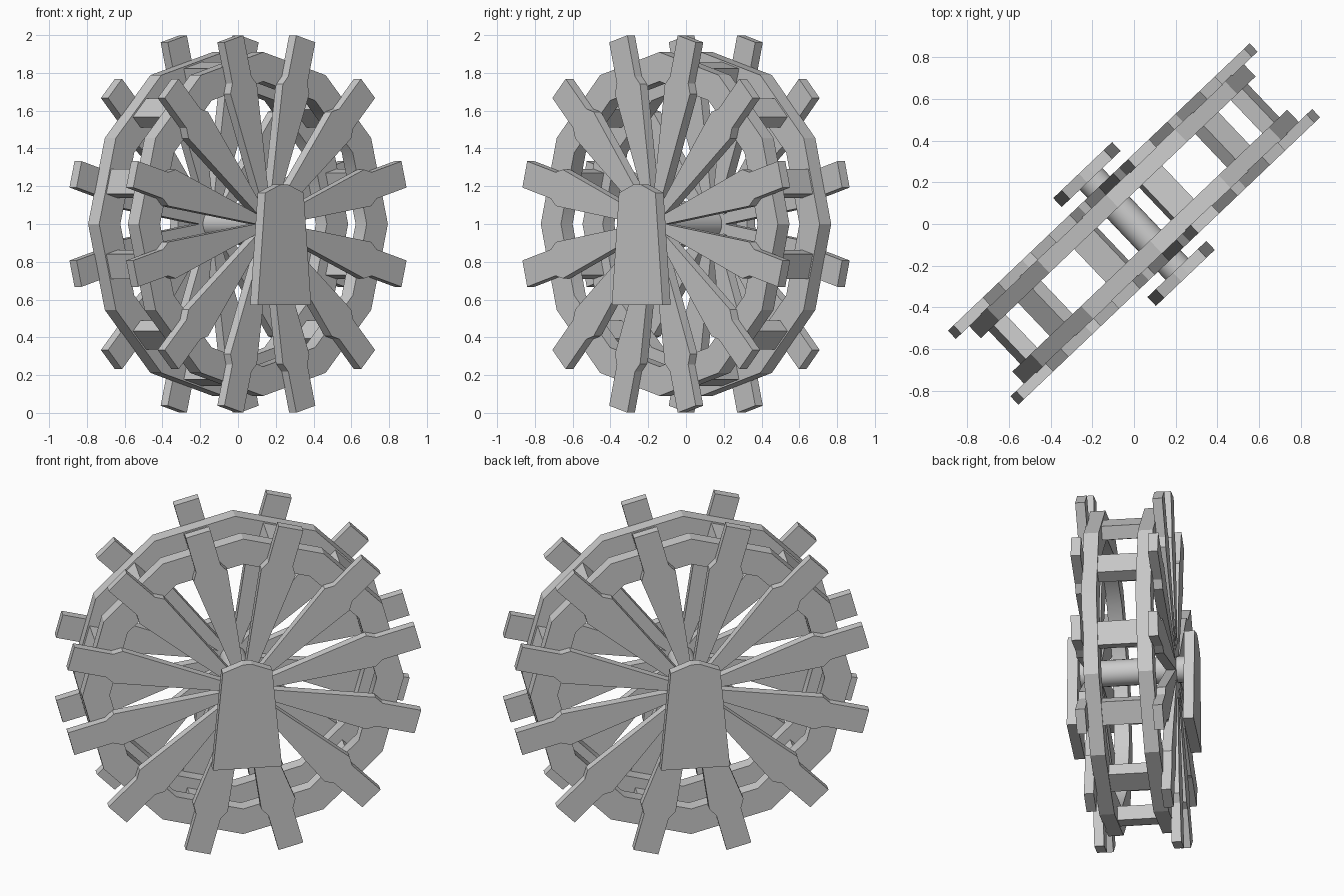
import bpy, bmesh, math
from mathutils import Matrix

cube = bpy.data.objects.get("Cube")
if cube:
    bpy.data.objects.remove(cube)

TURN = math.radians(43.6)   # wheel plane against the x axis
COUNT = 12
PLACE = Matrix.Translation((0, 0, 1)) @ Matrix.Rotation(TURN, 4, 'Z')

grey = bpy.data.materials.new("plain grey")
grey.use_nodes = True
grey.diffuse_color = (0.6, 0.6, 0.6, 1)
grey.node_tree.nodes["Principled BSDF"].inputs["Base Color"].default_value = (0.6, 0.6, 0.6, 1)


def finish(name, bm, smooth_rule=None):
    """Turn the mesh into a placed object, smoothing only the chosen faces."""
    bmesh.ops.recalc_face_normals(bm, faces=bm.faces)
    for f in bm.faces:
        f.smooth = bool(smooth_rule and smooth_rule(f))
    for e in bm.edges:
        e.smooth = all(f.smooth for f in e.link_faces)
    mesh = bpy.data.meshes.new(name)
    bm.to_mesh(mesh)
    bm.free()
    mesh.materials.append(grey)
    obj = bpy.data.objects.new(name, mesh)
    bpy.context.collection.objects.link(obj)
    obj.matrix_world = PLACE
    return obj


def prism(bm, profile, y0, y1, angle=0):
    """Extrude an (x, z) outline along the axle, turned about the axle."""
    turn = Matrix.Rotation(angle, 4, 'Y')
    face = bm.faces.new([bm.verts.new((x, y0, z)) for x, z in profile])
    new = bmesh.ops.extrude_face_region(bm, geom=[face])["geom"]
    top = [v for v in new if isinstance(v, bmesh.types.BMVert)]
    bmesh.ops.translate(bm, verts=top, vec=(0, y1 - y0, 0))
    bm.faces.new(list(reversed(face.verts))) if not face.is_valid else None
    bmesh.ops.transform(bm, matrix=turn, verts=list(face.verts) + top)


def mirrored(half):
    return half + [(-x, z) for x, z in reversed(half)]


def ring(bm, outer, inner, y0, y1):
    """Twelve-sided square-section ring with a corner at the top."""
    loops = []
    for i in range(COUNT):
        a = math.tau * i / COUNT
        loops.append([bm.verts.new((r * math.sin(a), y, r * math.cos(a)))
                      for r, y in ((outer, y0), (outer, y1), (inner, y1), (inner, y0))])
    for i in range(COUNT):
        a, b = loops[i], loops[(i + 1) % COUNT]
        for k in range(4):
            n = (k + 1) % 4
            bm.faces.new((a[k], a[n], b[n], b[k]))


def faces_axle(f):
    c = f.calc_center_median()
    return abs(f.normal.y) < 0.5 and f.normal.x * c.x + f.normal.z * c.z < 0


angles = [math.tau * (i + 0.5) / COUNT for i in range(COUNT)]
spoke = mirrored([(0.018, 0.03), (0.10, 0.74), (0.072, 0.79), (0.072, 1.015)])
stand = mirrored([(0.195, -0.43), (0.14, 0.165), (0.025, 0.21)])
board = mirrored([(0.068, 0.79), (0.068, 0.87)])

# Both sides: rim, spokes and bearing plate
for side, s in (("front", -1), ("back", 1)):
    bm = bmesh.new()
    ring(bm, 0.91, 0.755, s * 0.11, s * 0.195)
    finish(side + "_rim", bm, faces_axle)

    bm = bmesh.new()
    for a in angles:
        prism(bm, spoke, s * 0.19, s * 0.245, a)
    finish(side + "_spokes", bm)

    bm = bmesh.new()
    prism(bm, stand, s * 0.298, s * 0.357)
    finish(side + "_bearing_plate", bm)

# Boards joining the rims
bm = bmesh.new()
for a in angles:
    prism(bm, board, -0.15, 0.15, a)
finish("cross_boards", bm)

# Axle through the hub
bm = bmesh.new()
bmesh.ops.create_cone(bm, cap_ends=True, segments=24, radius1=0.075, radius2=0.075,
                      depth=0.62, matrix=Matrix.Rotation(math.pi / 2, 4, 'X'))
finish("axle", bm, lambda f: len(f.verts) == 4)
